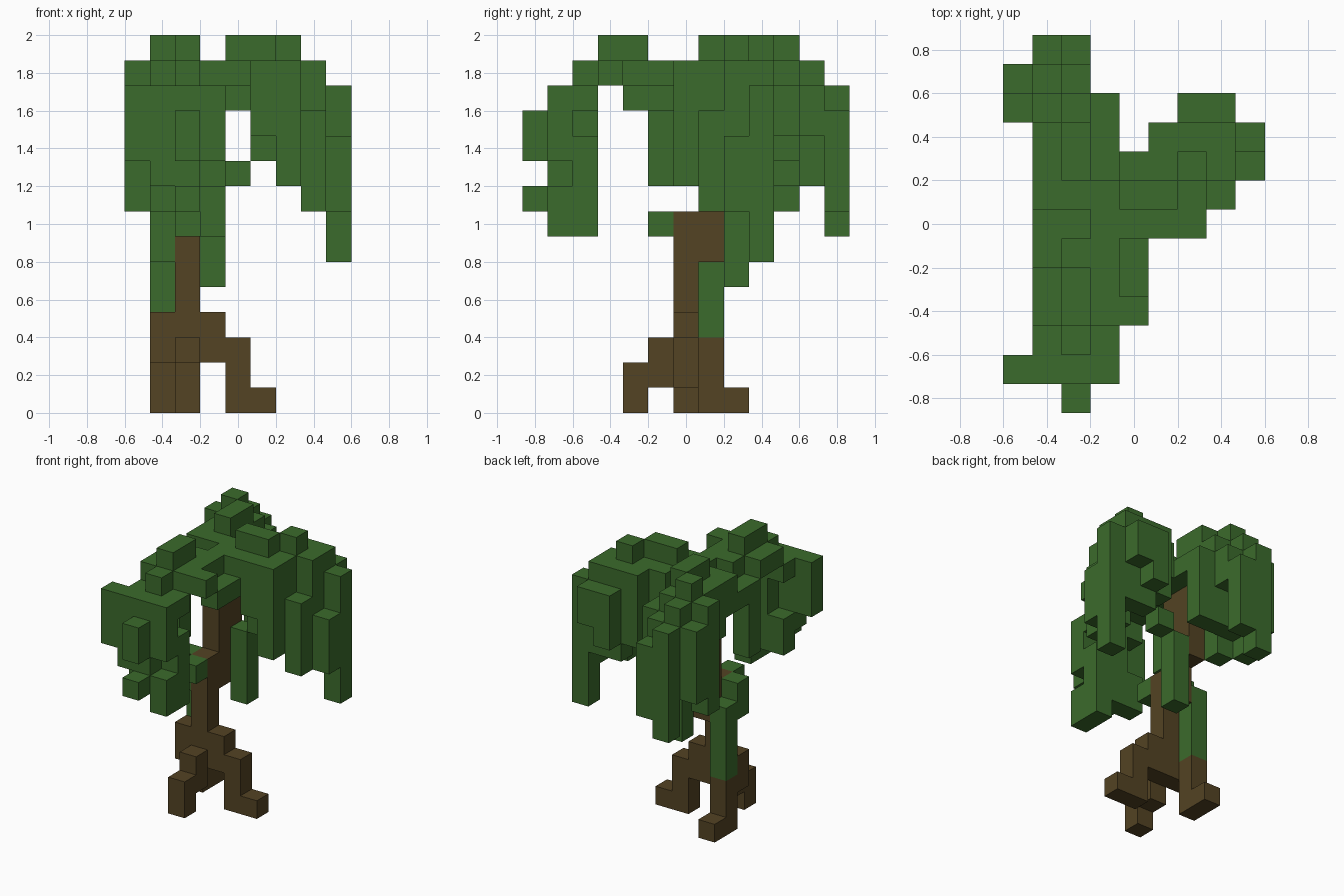
import bpy
import bmesh
from mathutils import Vector

if "Cube" in bpy.data.objects:
    bpy.data.objects.remove(bpy.data.objects["Cube"], do_unlink=True)

UNIT = 2 / 15                      # edge of one block
ORIGIN = Vector((-4.5, -6.5, 0))   # grid corner, in blocks


def material(name, rgb):
    mat = bpy.data.materials.new(name)
    mat.use_nodes = True
    color = (*rgb, 1)
    mat.diffuse_color = color
    bsdf = mat.node_tree.nodes["Principled BSDF"]
    bsdf.inputs["Base Color"].default_value = color
    bsdf.inputs["Roughness"].default_value = 1
    return mat


bark = material("bark brown", (0.087, 0.056, 0.017))
leaf = material("leaf green", (0.044, 0.147, 0.025))


def span(value):
    """A single index, or an inclusive (first, last) pair."""
    first, last = value if isinstance(value, tuple) else (value, value)
    return range(first, last + 1)


def build(name, mat, *boxes):
    """Fuse blocks into one mesh, keeping only the outer faces."""
    cells = {(i, j, k) for x, y, z in boxes
             for i in span(x) for j in span(y) for k in span(z)}
    bm = bmesh.new()
    for cell in cells:
        for axis in range(3):
            for side in (0, 1):
                other = list(cell)
                other[axis] += 2 * side - 1
                if tuple(other) in cells:
                    continue
                u, v = (axis + 1) % 3, (axis + 2) % 3
                ring = []
                for du, dv in ((0, 0), (1, 0), (1, 1), (0, 1)):
                    p = Vector(cell)
                    p[axis] += side
                    p[u] += du
                    p[v] += dv
                    ring.append(bm.verts.new((p + ORIGIN) * UNIT))
                bm.faces.new(ring if side else ring[::-1])
    bmesh.ops.remove_doubles(bm, verts=bm.verts, dist=0.001)
    bmesh.ops.dissolve_limit(bm, angle_limit=0.01, verts=bm.verts, edges=bm.edges)
    mesh = bpy.data.meshes.new(name)
    bm.to_mesh(mesh)
    bm.free()
    mesh.materials.append(mat)
    obj = bpy.data.objects.new(name, mesh)
    bpy.context.collection.objects.link(obj)
    return obj


# Trunk leaning back as it climbs
build("trunk", bark,
      (2, 6, (2, 7)), (2, 7, (6, 11)), (2, 8, (8, 12)))

# Stepped roots
build("front_root", bark, (2, 4, (0, 1)), (2, 5, (1, 2)))
build("left_root", bark, (3, 6, (2, 3)), (4, 6, (0, 2)), (5, 6, 0))
build("back_root", bark, (1, 6, (2, 3)), (1, 7, (0, 2)), (1, 8, 0))

# Crown: main layer, under layer and top tufts
build("crown_layer", leaf,
      ((1, 4), 3, 13), ((1, 3), 4, 13), ((2, 3), 5, 13), ((3, 6), 6, 13),
      ((1, 6), 7, 13), ((1, 2), (8, 9), 13), ((4, 7), 8, 13),
      ((5, 7), 9, 13), ((0, 2), 10, 13), (1, 11, 13), (2, 2, 13))
build("crown_underlayer", leaf,
      (4, (4, 5), 12), ((1, 2), 6, 12), ((3, 6), (6, 8), 12),
      (3, (9, 10), 12))
build("crown_tufts", leaf,
      (2, (3, 4), 14), ((4, 5), 7, 14), (6, 8, 14),
      (2, (8, 9), 14), (1, 10, 14))

# Front curtain of hanging leaves
build("front_curtain", leaf,
      (0, 1, (10, 12)), (1, 1, (9, 12)), (2, (1, 2), (8, 12)),
      (3, 1, (10, 12)), (3, 1, (7, 8)), (3, 2, (7, 10)), (3, 2, 12),
      (1, 2, 12), (1, 2, (8, 9)), (2, 0, (10, 11)), (2, 0, 8))

# Left curtain
build("left_curtain", leaf,
      (5, 6, 11), (6, (6, 7), (9, 11)), (7, 7, (8, 11)),
      (7, (8, 9), (9, 12)), (8, 8, (8, 10)), (8, 9, (6, 12)),
      (5, 9, (10, 12)), (6, 9, (9, 12)), (6, 10, (10, 12)),
      (7, 10, (11, 12)), (4, 8, 9))

# Back curtain
build("back_curtain", leaf,
      (0, 10, (8, 12)), (0, 11, (9, 12)), (1, 11, (9, 12)),
      (1, 12, (7, 12)), (2, 12, (8, 11)), (2, 11, (11, 12)),
      ((1, 2), 10, (9, 12)), (3, 10, (9, 11)),
      (1, 9, (8, 12)), (1, 8, (11, 12)), (1, 7, 12))

# Right frond and loose vines on the trunk
build("right_frond", leaf, (1, 5, (9, 12)))
build("back_vine", leaf, (3, 8, (5, 8)))
build("trunk_vine", leaf, (1, 7, (3, 6)), (1, 6, (6, 7)), (2, 5, 7))
